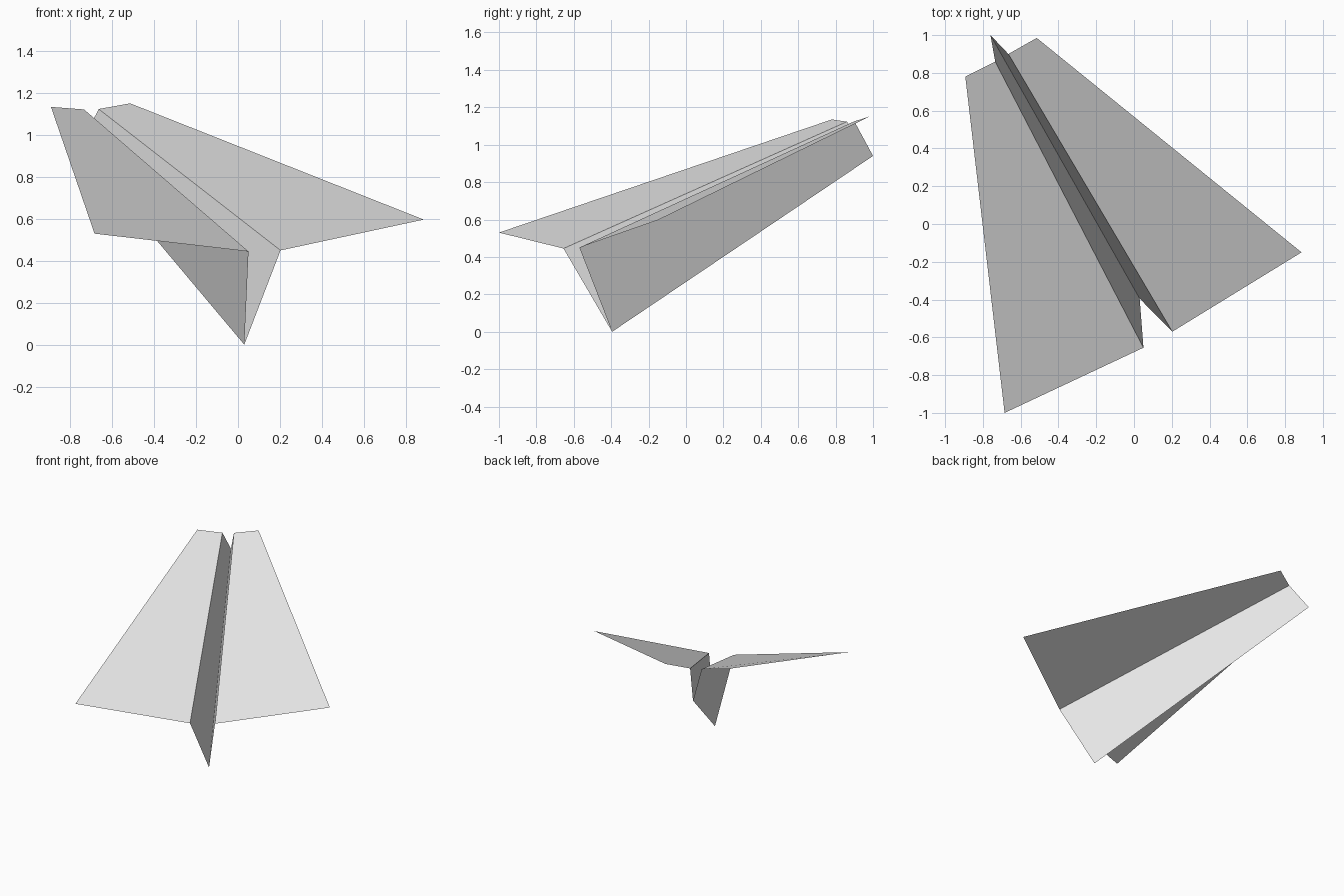
import bpy
from mathutils import Vector

cube = bpy.data.objects.get("Cube")
if cube:
    bpy.data.objects.remove(cube, do_unlink=True)

# Plain paper colour
paper = bpy.data.materials.new("paper_white")
paper.use_nodes = True
paper.diffuse_color = (0.8, 0.8, 0.8, 1)
paper.node_tree.nodes["Principled BSDF"].inputs["Base Color"].default_value = (0.8, 0.8, 0.8, 1)


def panel(name, corners, outward):
    """One flat folded sheet, wound so its normal follows the outward direction."""
    pts = [Vector(c) for c in corners]
    normal = (pts[2] - pts[0]).cross(pts[3] - pts[1])
    if normal.dot(Vector(outward)) < 0:
        pts.reverse()
    mesh = bpy.data.meshes.new(name)
    mesh.from_pydata(pts, [], [range(len(pts))])
    mesh.materials.append(paper)
    obj = bpy.data.objects.new(name, mesh)
    bpy.context.collection.objects.link(obj)
    return obj


# Bottom crease shared by both halves of the body
keel_tail = (0.03, -0.395, 0.0)
keel_nose = (-0.76, 1.0, 0.94)

# Per half: inner fold tail, outer tail, outer nose, inner fold nose
halves = {
    "right": ((0.05, -0.655, 0.445), (-0.685, -1.0, 0.53),
              (-0.893, 0.78, 1.135), (-0.735, 0.86, 1.123)),
    "left": ((0.203, -0.57, 0.45), (0.887, -0.15, 0.597),
             (-0.515, 0.985, 1.152), (-0.665, 0.9, 1.125)),
}

for side, (fold_tail, tip_tail, tip_nose, fold_nose) in halves.items():
    sign = 1 if side == "left" else -1
    # Wing sheet
    panel(side + "_wing", (fold_tail, tip_tail, tip_nose, fold_nose), (0, 0, 1))
    # Body sheet hanging from the wing fold to the keel
    panel(side + "_body_panel", (fold_tail, fold_nose, keel_nose, keel_tail), (sign, 0, 0))
